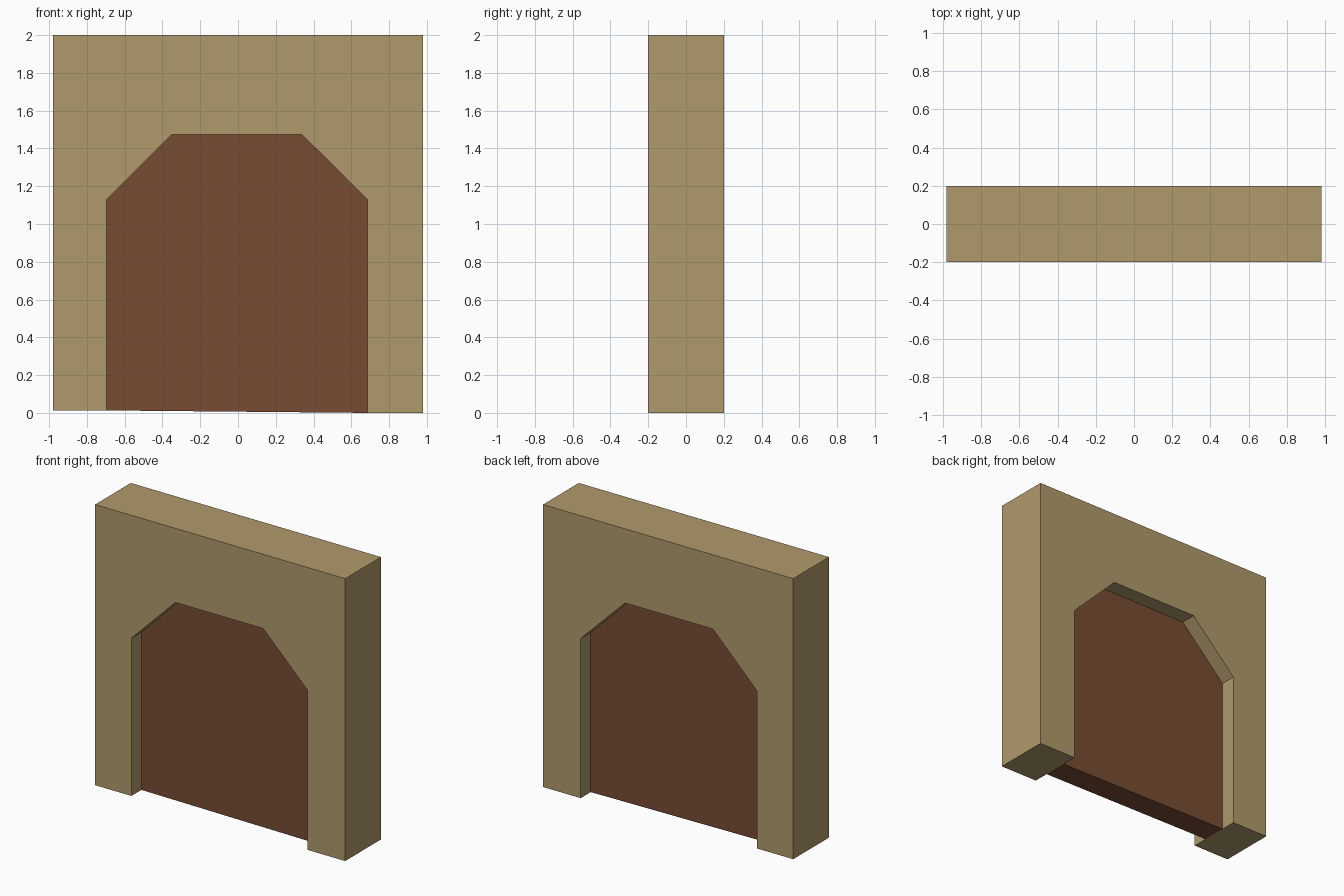
import bpy, bmesh

if "Cube" in bpy.data.objects:
    bpy.data.objects.remove(bpy.data.objects["Cube"])


def material(name, rgb):
    m = bpy.data.materials.new(name)
    m.diffuse_color = (*rgb, 1)
    m.use_nodes = True
    m.node_tree.nodes["Principled BSDF"].inputs["Base Color"].default_value = m.diffuse_color
    return m


def prism(name, outline, half_depth, mat):
    """Extrude an x-z outline symmetrically along y."""
    bm = bmesh.new()
    face = bm.faces.new([bm.verts.new((x, -half_depth, z)) for x, z in outline])
    ext = bmesh.ops.extrude_face_region(bm, geom=[face])
    moved = [v for v in ext["geom"] if isinstance(v, bmesh.types.BMVert)]
    bmesh.ops.translate(bm, verts=moved, vec=(0, 2 * half_depth, 0))
    bmesh.ops.recalc_face_normals(bm, faces=bm.faces)
    mesh = bpy.data.meshes.new(name)
    bm.to_mesh(mesh)
    bm.free()
    mesh.materials.append(mat)
    obj = bpy.data.objects.new(name, mesh)
    bpy.context.collection.objects.link(obj)
    return obj


stone = material("sandstone", (0.434, 0.323, 0.147))
wood = material("brown_wood", (0.188, 0.072, 0.033))

# Chamfered opening; the left foot sits slightly higher than the right
LEFT_Z = 0.013
opening = [(-0.695, LEFT_Z), (-0.695, 1.13), (-0.35, 1.475),
           (0.337, 1.475), (0.685, 1.13), (0.685, 0)]

# Wall arch wrapped around the opening
prism("wall_arch", [(-0.98, LEFT_Z)] + opening + [(0.98, 0), (0.98, 2), (-0.98, 2)], 0.2, stone)

# Door panel recessed on both sides
prism("door_panel", opening, 0.088, wood)
